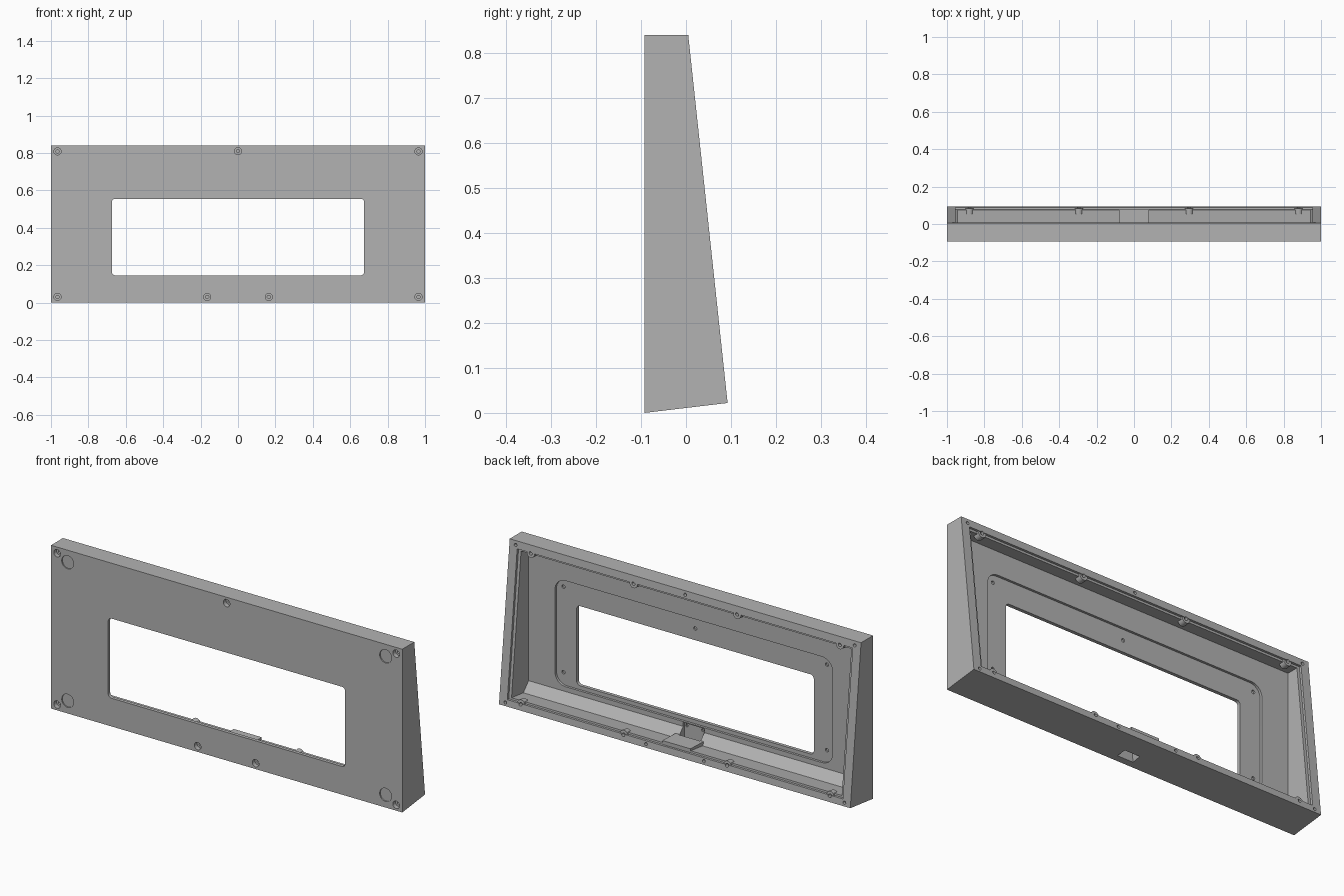
import bpy, bmesh, math
from mathutils import Matrix, Vector

old = bpy.data.objects.get("Cube")
if old:
    bpy.data.objects.remove(old, do_unlink=True)

grey = bpy.data.materials.new("plain grey")
grey.use_nodes = True
COLOUR = (0.45, 0.45, 0.45, 1)
grey.diffuse_color = COLOUR
grey.node_tree.nodes["Principled BSDF"].inputs["Base Color"].default_value = COLOUR

FRONT = -0.0925
BACK_LOW = Vector((0, 0.0925, 0.022))
BACK_TOP = Vector((0, 0.005, 0.84))
TILT = math.atan2(BACK_LOW.y - BACK_TOP.y, BACK_TOP.z - BACK_LOW.z)
NORMAL = Vector((0, math.cos(TILT), math.sin(TILT)))


def back_y(z):
    """Depth of the sloping back plane at height z."""
    return BACK_LOW.y - (z - BACK_LOW.z) * math.tan(TILT)


def loft(name, rings):
    """Solid between two rings of matching points."""
    bm = bmesh.new()
    a, b = [[bm.verts.new(p) for p in ring] for ring in rings]
    bm.faces.new(a)
    bm.faces.new(b)
    n = len(a)
    for i in range(n):
        j = (i + 1) % n
        bm.faces.new((a[i], a[j], b[j], b[i]))
    bmesh.ops.recalc_face_normals(bm, faces=bm.faces)
    mesh = bpy.data.meshes.new(name)
    bm.to_mesh(mesh)
    bm.free()
    mesh.materials.append(grey)
    ob = bpy.data.objects.new(name, mesh)
    bpy.context.collection.objects.link(ob)
    return ob


def side_profile(name, points, half):
    """Side outline (y, z) extruded across x."""
    return loft(name, [[(s * half, y, z) for y, z in points] for s in (-1, 1)])


def rounded_slot(name, half, z0, z1, r, y0, y1):
    """Rounded rectangle extruded along y."""
    ring = []
    corners = [(half - r, z1 - r), (r - half, z1 - r), (r - half, z0 + r), (half - r, z0 + r)]
    for k, (cx, cz) in enumerate(corners):
        for i in range(9):
            a = (k + i / 8) * math.pi / 2
            ring.append((cx + r * math.cos(a), cz + r * math.sin(a)))
    return loft(name, [[(x, y, z) for x, z in ring] for y in (y0, y1)])


def rod(name, start, end, r, sides=24):
    """Cylinder between two points."""
    start, end = Vector(start), Vector(end)
    turn = (end - start).to_track_quat('Z', 'Y').to_matrix()
    ring = [turn @ Vector((r * math.cos(t), r * math.sin(t), 0))
            for t in (2 * math.pi * i / sides for i in range(sides))]
    return loft(name, [[p + c for p in ring] for c in (start, end)])


def combine(target, tool, operation='DIFFERENCE'):
    mod = target.modifiers.new("bool", 'BOOLEAN')
    mod.operation = operation
    mod.solver = 'EXACT'
    mod.object = tool
    bpy.context.view_layer.objects.active = target
    bpy.ops.object.modifier_apply(modifier=mod.name)
    bpy.data.objects.remove(tool, do_unlink=True)


# Wedge-shaped outer shell
case = side_profile("case_frame", [(FRONT, 0), (FRONT, 0.84), BACK_TOP.yz, BACK_LOW.yz], 1.0)

# Hollow interior with a sloped lower front edge
combine(case, side_profile("cavity", [
    (-0.063, 0.10), (-0.02, 0.054), (0.25, 0.085), (0.25, 0.79), (-0.063, 0.79)], 0.94))

# Shallow step around the rear opening
low, high = 0.056, 0.802
step = [(back_y(z) + d, z) for z, d in ((low, -0.012), (high, -0.012), (high, 0.1), (low, 0.1))]
combine(case, side_profile("rear_step", step, 0.955))

# Screw lugs along the step
lugs = [(x, z) for x in (-0.88, -0.295, 0.295, 0.88) for z in (0.052, 0.798)]
for x, z in lugs:
    base = Vector((x, back_y(z), z))
    combine(case, rod("lug", base - NORMAL * 0.035, base - NORMAL * 0.004, 0.022), 'UNION')
for x, z in lugs:
    base = Vector((x, back_y(z), z))
    combine(case, rod("lug_hole", base - NORMAL * 0.028, base + NORMAL * 0.02, 0.009, 16))

# Cable pad on the lower wall, with a connector pocket and a tapered socket below
combine(case, side_profile("cable_pad", [
    (-0.03, 0.045), (-0.03, 0.072), (0.078, 0.076), (0.078, 0.045)], 0.08), 'UNION')
combine(case, side_profile("connector_pocket", [
    (-0.072, 0.045), (-0.072, 0.12), (-0.025, 0.12), (-0.025, 0.045)], 0.06))


def socket_ring(half_x, half_y, z):
    return [(sx * half_x, -0.035 + sy * half_y, z)
            for sx, sy in ((-1, -1), (1, -1), (1, 1), (-1, 1))]


combine(case, loft("cable_socket", [socket_ring(0.05, 0.03, -0.01), socket_ring(0.025, 0.008, 0.06)]))
for s in (-1, 1):
    combine(case, rod("connector_hole", (s * 0.045, -0.08, 0.105), (s * 0.045, -0.05, 0.105), 0.007, 12))

# Recess behind the front panel and the window through it
combine(case, rounded_slot("panel_recess", 0.79, 0.125, 0.67, 0.06, -0.075, -0.05))
combine(case, rounded_slot("window", 0.675, 0.145, 0.555, 0.02, -0.2, 0.2))
for x, z in [(-0.75, 0.19), (0.75, 0.19), (-0.75, 0.63), (0.75, 0.63), (0, 0.615)]:
    combine(case, rod("panel_hole", (x, -0.083, z), (x, -0.05, z), 0.009, 16))

# Front screw bores and matching pilot holes in the rear rim
for x, z in [(-0.965, 0.03), (0.965, 0.03), (-0.165, 0.03), (0.165, 0.03),
             (-0.965, 0.808), (0.965, 0.808), (0, 0.81)]:
    combine(case, rod("screw_bore", (x, -0.2, z), (x, -0.07, z), 0.019))
    combine(case, rod("screw_shaft", (x, -0.08, z), (x, -0.05, z), 0.009, 16))
    zb = z + 0.01
    base = Vector((x, back_y(zb), zb))
    combine(case, rod("pilot_hole", base - NORMAL * 0.03, base + NORMAL * 0.02, 0.008, 16))

# Shallow round foot recesses on the front
for x in (-0.905, 0.905):
    for z in (0.065, 0.778):
        combine(case, rod("foot_recess", (x, -0.2, z), (x, FRONT + 0.006, z), 0.034, 32))

bpy.ops.object.select_all(action='DESELECT')
case.select_set(True)
bpy.context.view_layer.objects.active = case
bpy.ops.object.shade_smooth_by_angle(angle=math.radians(30))
